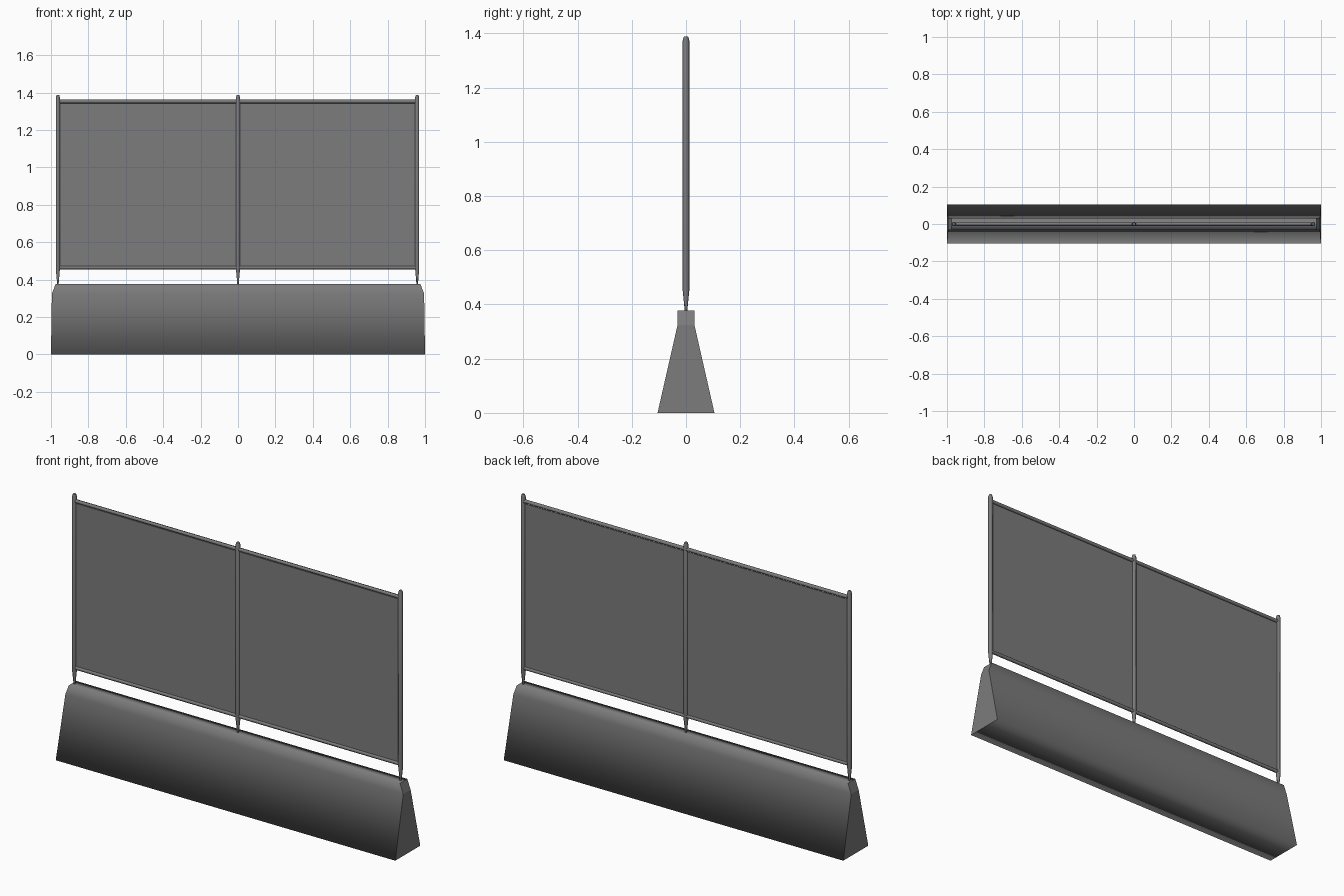
import bpy, bmesh, math
from mathutils import Matrix, Vector

if "Cube" in bpy.data.objects:
    bpy.data.objects.remove(bpy.data.objects["Cube"])

grey = bpy.data.materials.new("dark_grey")
grey.diffuse_color = (0.2, 0.2, 0.2, 1)
grey.use_nodes = True
grey.node_tree.nodes["Principled BSDF"].inputs["Base Color"].default_value = grey.diffuse_color


def finish(bm, name):
    bmesh.ops.recalc_face_normals(bm, faces=bm.faces[:])
    mesh = bpy.data.meshes.new(name)
    bm.to_mesh(mesh)
    bm.free()
    mesh.materials.append(grey)
    ob = bpy.data.objects.new(name, mesh)
    bpy.context.collection.objects.link(ob)
    return ob


def tube(name, rings, sides):
    """Closed tube through (centre, radius) rings along one axis."""
    bm = bmesh.new()
    axis = Vector(rings[-1][0]) - Vector(rings[0][0])
    turn = axis.to_track_quat('Z', 'Y').to_matrix()
    loops = []
    for centre, r in rings:
        loops.append([bm.verts.new(Vector(centre) + turn @ Vector(
            (r * math.cos(a), r * math.sin(a), 0)))
            for a in (math.tau * (i + 0.5) / sides for i in range(sides))])
    for a, b in zip(loops, loops[1:]):
        for i in range(sides):
            j = (i + 1) % sides
            bm.faces.new((a[i], a[j], b[j], b[i])).smooth = True
    bm.faces.new(loops[0])
    bm.faces.new(loops[-1])
    return finish(bm, name)


# Concrete base: (half length, half depth, height) levels, blended long sides, flat ends
bm = bmesh.new()
levels = [(1.0, 0.105, 0), (0.995, 0.031, 0.325), (0.975, 0.031, 0.377)]
left, right = [], []
for side, store in ((-1, left), (1, right)):
    outline = [(x, -y, z) for x, y, z in levels] + [(x, y, z) for x, y, z in reversed(levels)]
    for x, y, z in outline:
        store.append(bm.verts.new((side * x, y, z)))
n = len(left)
for i in range(n):
    j = (i + 1) % n
    bm.faces.new((left[i], left[j], right[j], right[i])).smooth = True
for end in (left, right):
    for quad in ((0, 1, 4, 5), (1, 2, 3, 4)):
        bm.faces.new([end[k] for k in quad])
for e in bm.edges:
    if len({f.smooth for f in e.link_faces}) > 1:
        e.smooth = False
finish(bm, "barrier_base")

# Posts: pointed feet, slim shafts, narrowed caps
for label, x in (("left", -0.963), ("middle", 0.0), ("right", 0.958)):
    tube(label + "_post", [((x, 0, 0.37), 0.004), ((x, 0, 0.45), 0.012),
                           ((x, 0, 1.375), 0.012), ((x, 0, 1.388), 0.008)], 6)

# Screen panels with a thin rail above and below
for label, x0, x1 in (("left", -0.955, -0.004), ("right", 0.004, 0.952)):
    bm = bmesh.new()
    bmesh.ops.create_cube(bm, size=1, matrix=Matrix.Translation(((x0 + x1) / 2, 0, 0.898))
                          @ Matrix.Diagonal((x1 - x0, 0.004, 0.884, 1)))
    finish(bm, label + "_panel")
    for part, z in (("top", 1.352), ("bottom", 0.464)):
        tube(f"{label}_{part}_rail", [((x0, 0, z), 0.01), ((x1, 0, z), 0.01)], 5)
